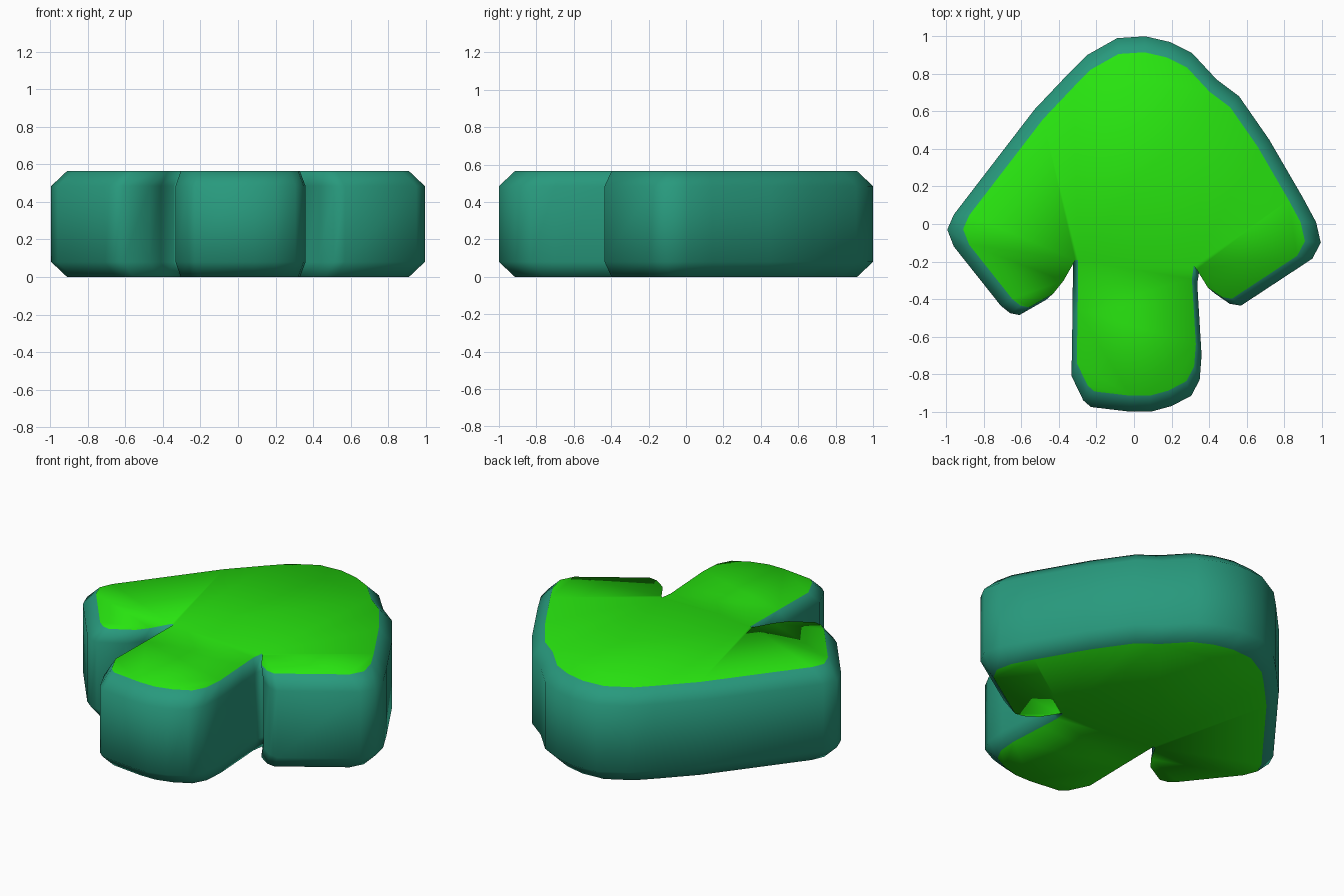
import bpy, bmesh

# Top-view silhouette, counter-clockwise from the tip
OUTLINE = [
    (0.06, 1.0), (-0.09, 0.99), (-0.25, 0.90), (-0.35, 0.80), (-0.53, 0.61),
    (-0.96, 0.05), (-0.995, -0.03), (-0.96, -0.12), (-0.71, -0.435),
    (-0.66, -0.475), (-0.61, -0.485), (-0.47, -0.405), (-0.41, -0.33),
    (-0.342, -0.21), (-0.325, -0.21), (-0.328, -0.5), (-0.333, -0.81),
    (-0.27, -0.94), (-0.23, -0.975), (-0.02, -1.0), (0.09, -1.0),
    (0.20, -0.97), (0.305, -0.915), (0.35, -0.83), (0.36, -0.70),
    (0.345, -0.45), (0.337, -0.32), (0.348, -0.245), (0.365, -0.265),
    (0.43, -0.37), (0.51, -0.425), (0.57, -0.435), (0.95, -0.185),
    (0.995, -0.10), (0.97, 0.01), (0.90, 0.14), (0.72, 0.45), (0.56, 0.68),
    (0.44, 0.77), (0.31, 0.91), (0.19, 0.97),
]
# Height and scale of each ring: chamfer, straight wall, chamfer
RINGS = [(0.0, 0.915), (0.08, 1.0), (0.485, 1.0), (0.565, 0.915)]


def material(name, rgb):
    m = bpy.data.materials.new(name)
    m.diffuse_color = (*rgb, 1.0)
    return m


# Arrow-shaped slab: teal rim, bright green caps
bm = bmesh.new()
rings = [[bm.verts.new((x * s, y * s, z)) for x, y in OUTLINE] for z, s in RINGS]
n = len(OUTLINE)
for low, high in zip(rings, rings[1:]):
    for i in range(n):
        j = (i + 1) % n
        bm.faces.new((low[i], low[j], high[j], high[i]))
caps = [bm.faces.new(rings[-1]), bm.faces.new(rings[0][::-1])]
for cap in caps:
    cap.material_index = 1
bm.normal_update()
bmesh.ops.triangulate(bm, faces=caps)
for f in bm.faces:
    f.smooth = True

mesh = bpy.data.meshes.new("arrow_slab")
bm.to_mesh(mesh)
bm.free()
mesh.materials.append(material("teal rim", (0.021, 0.32, 0.205)))
mesh.materials.append(material("bright green cap", (0.021, 0.78, 0.005)))
slab = bpy.data.objects.new("arrow_slab", mesh)
bpy.context.collection.objects.link(slab)
